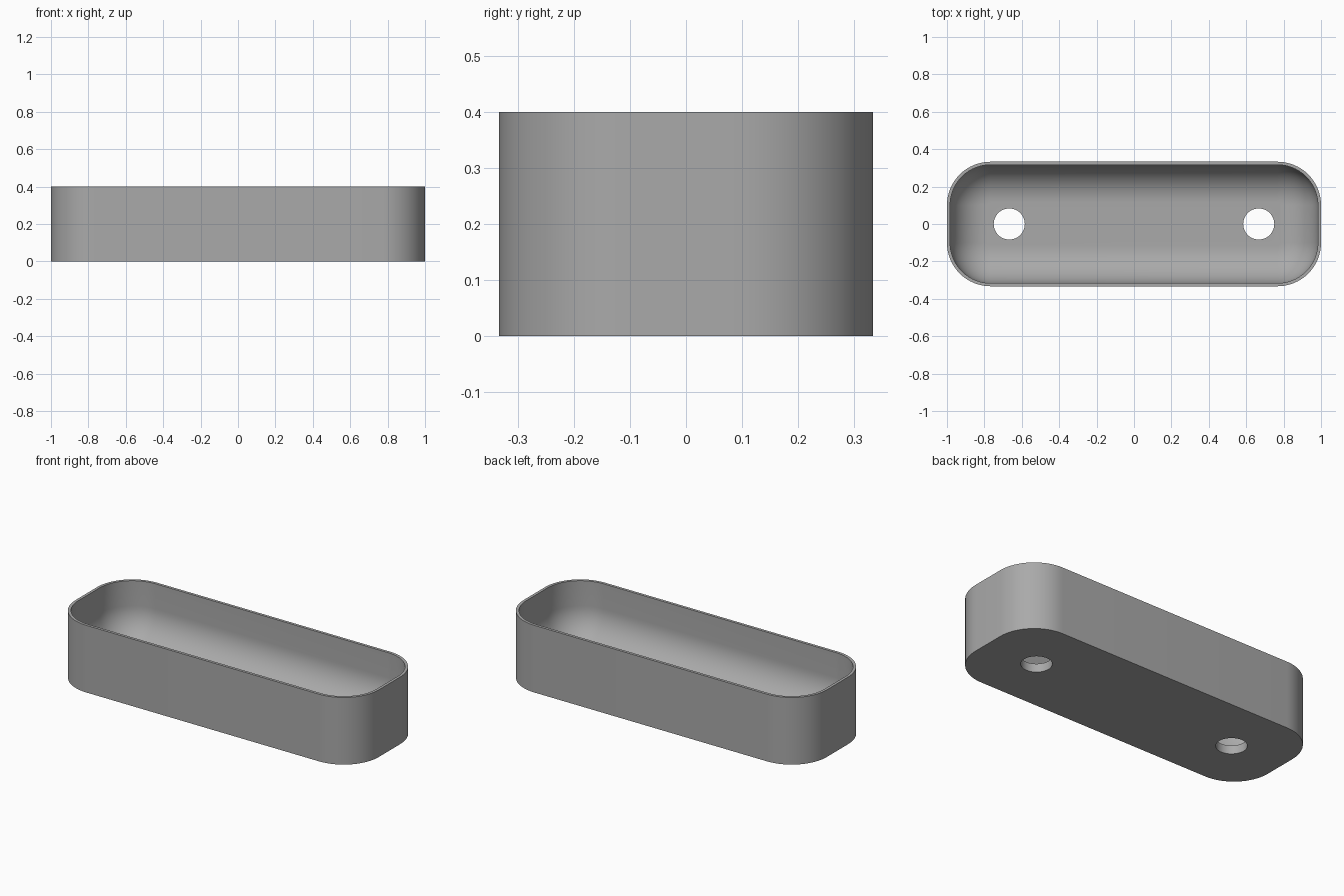
import bpy, bmesh, math

cube = bpy.data.objects.get("Cube")
if cube:
    bpy.data.objects.remove(cube, do_unlink=True)

HALF_X, HALF_Y, HEIGHT = 1.0, 0.333, 0.4
CORNER, WALL, FLOOR = 0.233, 0.0167, 0.05
FILLET = 0.2
STEPS = 16

grey = bpy.data.materials.new("plain grey")
grey.use_nodes = True
colour = (0.4, 0.4, 0.4, 1)
grey.diffuse_color = colour
grey.node_tree.nodes["Principled BSDF"].inputs["Base Color"].default_value = colour


def ring(bm, inset, z):
    """Rounded rectangle, inset from the outer outline."""
    radius = CORNER - inset
    cx, cy = HALF_X - CORNER, HALF_Y - CORNER
    verts = []
    for quarter, (sx, sy) in enumerate([(1, 1), (-1, 1), (-1, -1), (1, -1)]):
        for i in range(STEPS + 1):
            a = (quarter + i / STEPS) * math.pi / 2
            verts.append(bm.verts.new((sx * cx + radius * math.cos(a),
                                       sy * cy + radius * math.sin(a), z)))
    return verts


# Tray: outer wall, rim, inner wall and rounded inner floor edge
bm = bmesh.new()
levels = [(0, 0), (0, HEIGHT), (WALL, HEIGHT)]
for i in range(STEPS + 1):
    a = i / STEPS * math.pi / 2
    levels.append((WALL + FILLET * (1 - math.cos(a)),
                   FLOOR + FILLET * (1 - math.sin(a))))
rings = [ring(bm, *level) for level in levels]
for low, high in zip(rings, rings[1:]):
    for i in range(len(low)):
        j = (i + 1) % len(low)
        bm.faces.new((low[i], low[j], high[j], high[i]))
bm.faces.new(rings[0][::-1])
bm.faces.new(rings[-1])
bmesh.ops.recalc_face_normals(bm, faces=bm.faces)
mesh = bpy.data.meshes.new("tray")
bm.to_mesh(mesh)
bm.free()
tray = bpy.data.objects.new("tray", mesh)
bpy.context.collection.objects.link(tray)
mesh.materials.append(grey)

# Round drain holes through the floor
for side, x in (("left", 0.667), ("right", -0.667)):
    bpy.ops.mesh.primitive_cylinder_add(vertices=48, radius=0.083, depth=0.3,
                                        location=(x, 0, 0))
    cutter = bpy.context.object
    cutter.name = side + "_hole_cutter"
    cutter.data.materials.append(grey)
    cutter.hide_render = True
    cutter.hide_set(True)
    cut = tray.modifiers.new(side + "_hole", 'BOOLEAN')
    cut.operation = 'DIFFERENCE'
    cut.solver = 'EXACT'
    cut.object = cutter

# Apply the holes, then drop the cutters
bpy.context.view_layer.update()
result = bpy.data.meshes.new_from_object(
    tray.evaluated_get(bpy.context.evaluated_depsgraph_get()))
tray.modifiers.clear()
tray.data = result
for side in ("left", "right"):
    bpy.data.objects.remove(bpy.data.objects[side + "_hole_cutter"], do_unlink=True)

bpy.ops.object.select_all(action='DESELECT')
tray.select_set(True)
bpy.context.view_layer.objects.active = tray
bpy.ops.object.shade_smooth_by_angle(angle=math.radians(30))
